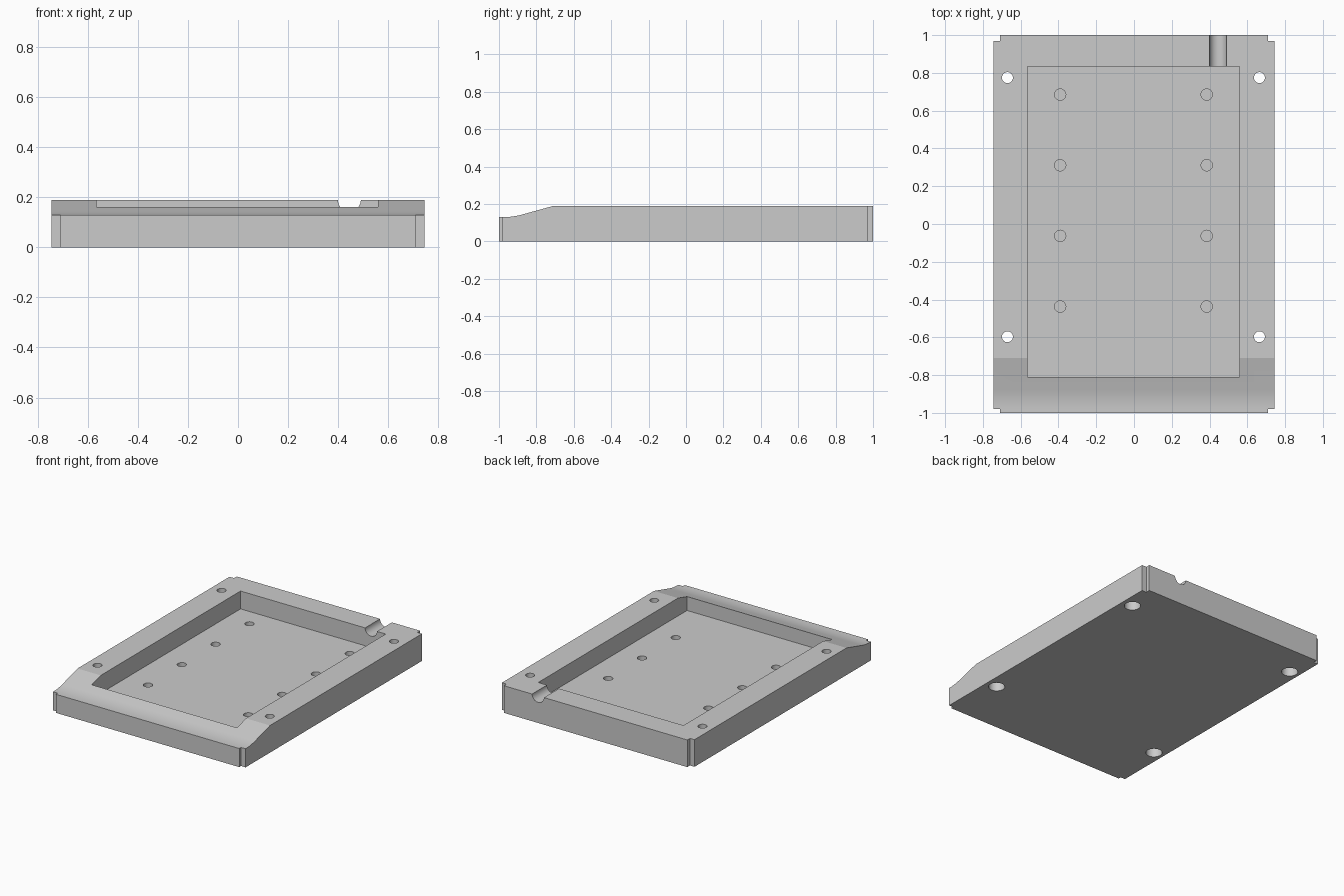
import bpy, bmesh
from mathutils import Matrix, Vector

cube = bpy.data.objects.get("Cube")
if cube:
    bpy.data.objects.remove(cube, do_unlink=True)

grey = bpy.data.materials.new("light grey")
grey.use_nodes = True
grey.diffuse_color = (0.6, 0.6, 0.6, 1)
grey.node_tree.nodes["Principled BSDF"].inputs["Base Color"].default_value = (0.6, 0.6, 0.6, 1)

CX = -0.003            # centre line of pocket and holes
HALF_W, HALF_L, TOP, FLOOR = 0.745, 1.0, 0.19, 0.065


def make_object(name, bm):
    bmesh.ops.recalc_face_normals(bm, faces=bm.faces)
    mesh = bpy.data.meshes.new(name)
    bm.to_mesh(mesh)
    bm.free()
    mesh.materials.append(grey)
    obj = bpy.data.objects.new(name, mesh)
    bpy.context.collection.objects.link(obj)
    return obj


def add_box(bm, lo, hi):
    lo, hi = Vector(lo), Vector(hi)
    bmesh.ops.create_cube(bm, size=1, matrix=Matrix.Translation((lo + hi) / 2)
                          @ Matrix.Diagonal((*(hi - lo), 1)))


def add_cylinder(bm, x, y, r, z0, z1):
    bmesh.ops.create_cone(bm, cap_ends=True, segments=32, radius1=r, radius2=r,
                          depth=z1 - z0, matrix=Matrix.Translation((x, y, (z0 + z1) / 2)))


def cut(body, name, bm):
    cutter = make_object(name, bm)
    cutter.hide_render = True
    mod = body.modifiers.new(name, 'BOOLEAN')
    mod.operation, mod.solver, mod.object = 'DIFFERENCE', 'EXACT', cutter
    bpy.context.view_layer.objects.active = body
    bpy.ops.object.modifier_apply(modifier=name)
    bpy.data.objects.remove(cutter, do_unlink=True)


# Tray body: side profile with a softly curved ramp at the front, extruded in x
ramp = [(-0.98 + 0.0125 * i, 0.13 + 1.3 * (0.0125 * i) ** 2) for i in range(9)]
profile = [(-HALF_L, 0), (-HALF_L, 0.13), *ramp, (-0.71, TOP), (HALF_L, TOP), (HALF_L, 0)]
bm = bmesh.new()
side = bm.faces.new([bm.verts.new((-HALF_W, y, z)) for y, z in profile])
out = bmesh.ops.extrude_face_region(bm, geom=[side])
bmesh.ops.translate(bm, vec=(2 * HALF_W, 0, 0),
                    verts=[v for v in out["geom"] if isinstance(v, bmesh.types.BMVert)])
tray = make_object("tray", bm)

# Corner notches
bm = bmesh.new()
for sx in (-1, 1):
    for y0, y1 in ((-1.1, -0.98), (0.97, 1.1)):
        x0, x1 = sorted((sx * 0.71, sx * 0.85))
        add_box(bm, (x0, y0, -0.1), (x1, y1, 0.3))
cut(tray, "corner_notches", bm)

# Main pocket
bm = bmesh.new()
add_box(bm, (CX - 0.562, -0.81, FLOOR), (CX + 0.562, 0.835, 0.3))
cut(tray, "pocket", bm)

# Round cable groove through the back wall
bm = bmesh.new()
bmesh.ops.create_cone(bm, cap_ends=True, segments=32, radius1=0.046, radius2=0.046, depth=0.4,
                      matrix=Matrix.Translation((0.445, 0.95, TOP)) @ Matrix.Rotation(1.5707963, 4, 'X'))
cut(tray, "cable_groove", bm)

# Blind holes in the pocket floor, and through holes at the corners
bm = bmesh.new()
for sx in (-1, 1):
    for i in range(4):
        add_cylinder(bm, CX + sx * 0.388, 0.685 - 0.374 * i, 0.03, 0.02, 0.12)
    for y in (0.775, -0.597):
        add_cylinder(bm, CX + sx * 0.667, y, 0.029, -0.1, 0.3)
cut(tray, "screw_holes", bm)

# Wider recesses for the screw heads underneath
bm = bmesh.new()
for sx in (-1, 1):
    for y in (0.775, -0.597):
        add_cylinder(bm, CX + sx * 0.667, y, 0.053, -0.1, 0.07)
cut(tray, "screw_head_recesses", bm)

# Smooth the round walls, keep the edges crisp
tray.select_set(True)
bpy.context.view_layer.objects.active = tray
bpy.ops.object.shade_smooth_by_angle(angle=0.35)
# Keep the start and end of the ramp distinct from the flat top
for edge in tray.data.edges:
    a, b = (tray.data.vertices[i].co for i in edge.vertices)
    if abs(a.y + 0.71) < 1e-3 and abs(b.y + 0.71) < 1e-3:
        edge.use_edge_sharp = True
